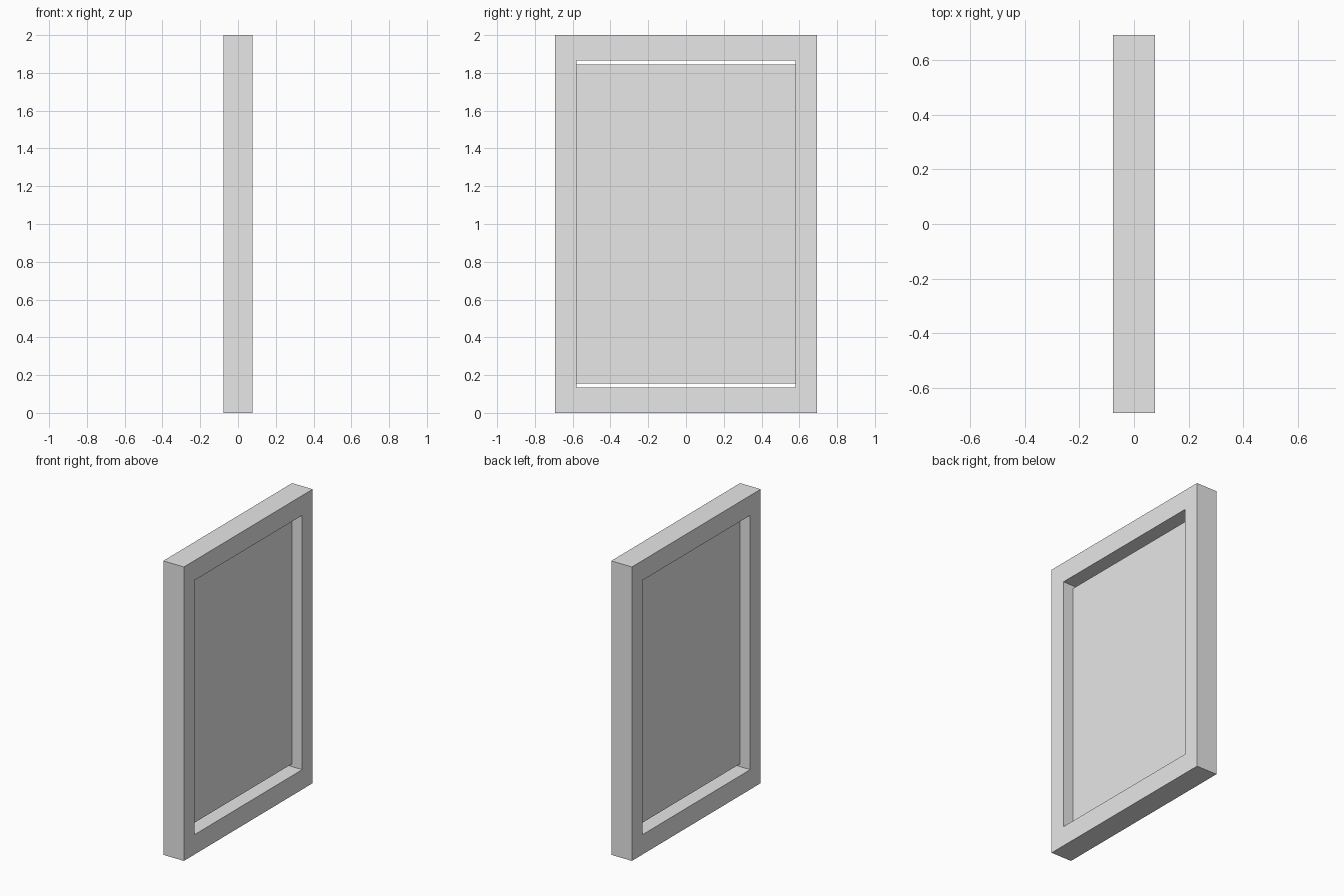
import bpy
import bmesh
from mathutils import Matrix

cube = bpy.data.objects.get("Cube")
if cube:
    bpy.data.objects.remove(cube, do_unlink=True)

# Single plain grey
grey = bpy.data.materials.new("plain_grey")
grey.use_nodes = True
grey.diffuse_color = (0.8, 0.8, 0.8, 1)
grey.node_tree.nodes["Principled BSDF"].inputs["Base Color"].default_value = (0.8, 0.8, 0.8, 1)

DEPTH, WIDTH, HEIGHT = 0.155, 1.385, 2.0
OPEN_W, OPEN_H = 1.16, 1.73
PANEL_H = 1.69
PANEL_THICK = 0.004


def add_object(name, bm):
    bmesh.ops.recalc_face_normals(bm, faces=bm.faces)
    mesh = bpy.data.meshes.new(name)
    bm.to_mesh(mesh)
    bm.free()
    mesh.materials.append(grey)
    obj = bpy.data.objects.new(name, mesh)
    obj.location.z = HEIGHT / 2
    bpy.context.collection.objects.link(obj)
    return obj


def rectangle(bm, w, h, x):
    return [bm.verts.new((x, sy * w / 2, sz * h / 2))
            for sy, sz in ((-1, -1), (1, -1), (1, 1), (-1, 1))]


# Frame: four loops joined into a rectangular ring
bm = bmesh.new()
loops = [rectangle(bm, w, h, x) for w, h, x in (
    (WIDTH, HEIGHT, DEPTH / 2), (OPEN_W, OPEN_H, DEPTH / 2),
    (OPEN_W, OPEN_H, -DEPTH / 2), (WIDTH, HEIGHT, -DEPTH / 2))]
for k in range(4):
    a, b = loops[k], loops[(k + 1) % 4]
    for i in range(4):
        j = (i + 1) % 4
        bm.faces.new((a[i], a[j], b[j], b[i]))
add_object("frame", bm)

# Thin panel in the middle of the frame, with a slit above and below
bm = bmesh.new()
bmesh.ops.create_cube(bm, size=1, matrix=Matrix.Diagonal((PANEL_THICK, OPEN_W, PANEL_H, 1)))
add_object("panel", bm)
